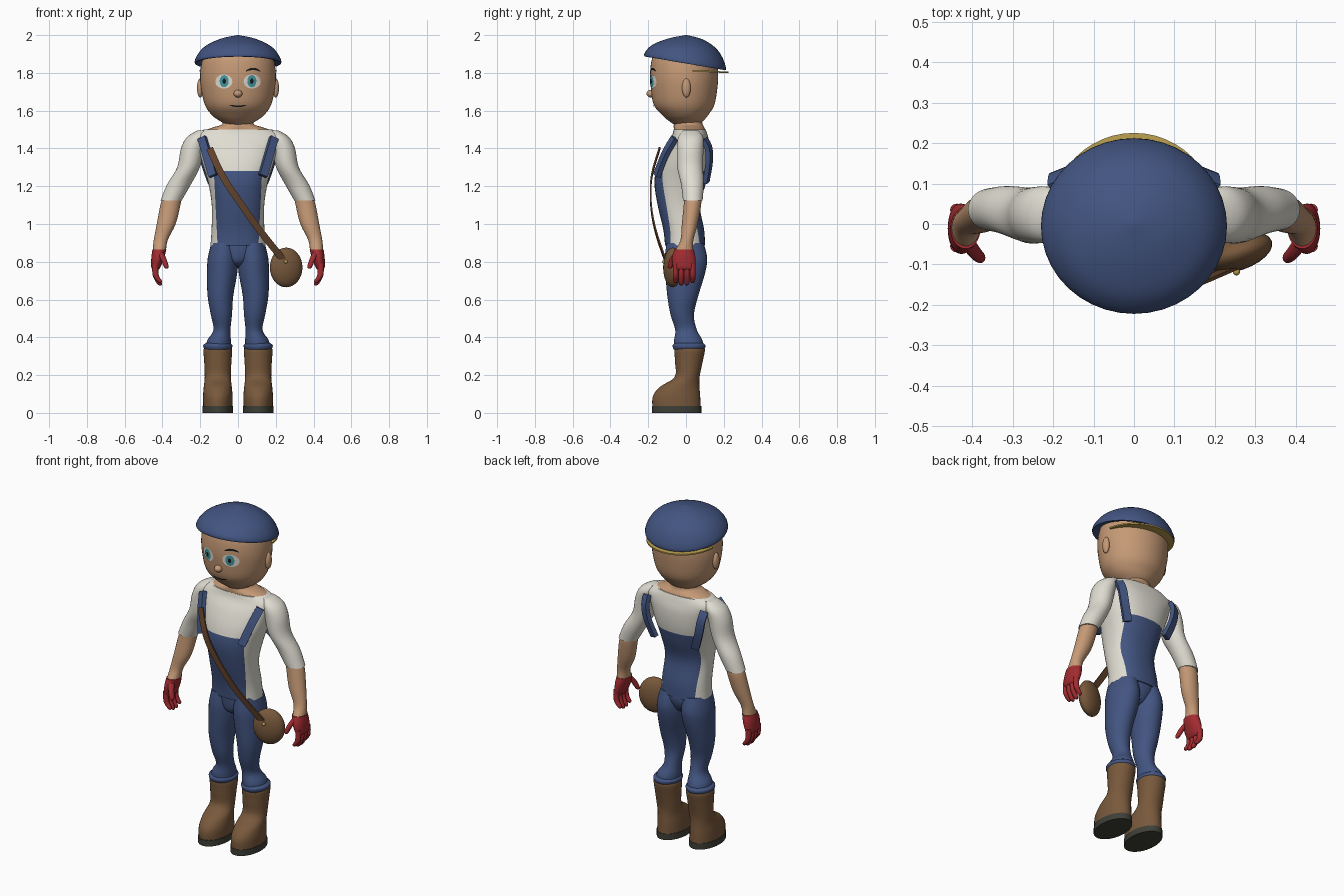
import bpy, bmesh
from math import cos, sin, pi, radians
from mathutils import Vector, Matrix
from mathutils.bvhtree import BVHTree

cube = bpy.data.objects.get("Cube")
if cube:
    bpy.data.objects.remove(cube, do_unlink=True)


def material(name, *rgb):
    m = bpy.data.materials.new(name)
    m.use_nodes = True
    m.diffuse_color = (*rgb, 1)
    m.node_tree.nodes["Principled BSDF"].inputs["Base Color"].default_value = (*rgb, 1)
    return m


denim = material("denim blue", .055, .09, .22)
cloth = material("off white", .74, .72, .64)
skin = material("skin", .56, .32, .18)
leather = material("brown leather", .19, .1, .045)
strap_brown = material("dark brown", .12, .055, .025)
red = material("glove red", .36, .025, .03)
gold = material("gold", .5, .35, .08)
rubber = material("sole grey", .05, .05, .04)
teal = material("iris teal", .06, .32, .36)
black = material("black", .01, .01, .01)


def finish(name, bm, *mats, angle=50):
    bmesh.ops.recalc_face_normals(bm, faces=bm.faces[:])
    mesh = bpy.data.meshes.new(name)
    bm.to_mesh(mesh)
    bm.free()
    for m in mats:
        mesh.materials.append(m)
    for p in mesh.polygons:
        p.use_smooth = True
    mesh.set_sharp_from_angle(angle=radians(angle))
    obj = bpy.data.objects.new(name, mesh)
    bpy.context.collection.objects.link(obj)
    return obj


def spline(points, steps):
    """Catmull-Rom through tuples of any length."""
    pts = [points[0], *points, points[-1]]
    out = []
    for a, b, c, d in zip(pts, pts[1:], pts[2:], pts[3:]):
        for k in range(steps):
            t = k / steps
            out.append([.5 * (2 * q + (r - p) * t + (2 * p - 5 * q + 4 * r - s) * t * t
                              + (3 * q - p - 3 * r + s) * t ** 3)
                        for p, q, r, s in zip(a, b, c, d)])
    return out + [list(points[-1])]


def loft_mesh(sections, side=1, sides=32, steps=4, power=2):
    """Horizontal oval rings (x, y, z, radius x, radius y) joined to a closed skin."""
    bm = bmesh.new()
    rings = []
    for x, y, z, rx, ry in spline(sections, steps):
        ring = []
        for k in range(sides):
            a = 2 * pi * k / sides
            c, s = cos(a), sin(a)
            f = (abs(c) ** power + abs(s) ** power) ** (-1 / power)
            ring.append(bm.verts.new((side * (x + rx * c * f), y + ry * s * f, z)))
        rings.append(ring)
    for low, high in zip(rings, rings[1:]):
        for k in range(sides):
            n = (k + 1) % sides
            bm.faces.new((low[k], low[n], high[n], high[k]))
    bm.faces.new(rings[0])
    bm.faces.new(rings[-1])
    return bm


def loft(name, sections, mat, **options):
    return finish(name, loft_mesh(sections, **options), mat)


def cut(bm, point, normal, clear=False):
    bmesh.ops.bisect_plane(bm, geom=bm.verts[:] + bm.edges[:] + bm.faces[:],
                           plane_co=point, plane_no=normal, clear_inner=clear)


def ball(name, place, size, mat, turn=0):
    bm = bmesh.new()
    move = Matrix.Translation(place) @ Matrix.Rotation(turn, 4, "Z") @ Matrix.Diagonal((*size, 1))
    bmesh.ops.create_uvsphere(bm, u_segments=24, v_segments=16, radius=1, matrix=move)
    return finish(name, bm, mat)


def ribbon(name, points, facing, width, thick, mat):
    """Flat band along a path, its broad side turned to the facing direction."""
    bm = bmesh.new()
    path = [Vector(p) for p in spline(points, 5)]
    rings = []
    for k, p in enumerate(path):
        along = (path[min(k + 1, len(path) - 1)] - path[max(k - 1, 0)]).normalized()
        across = along.cross(Vector(facing)).normalized()
        out = across.cross(along)
        rings.append([bm.verts.new(p + across * width / 2 * u + out * thick / 2 * v)
                      for u, v in ((-1, -1), (1, -1), (1, 1), (-1, 1))])
    for a, b in zip(rings, rings[1:]):
        for k in range(4):
            n = (k + 1) % 4
            bm.faces.new((a[k], a[n], b[n], b[k]))
    bm.faces.new(rings[0])
    bm.faces.new(rings[-1])
    return finish(name, bm, mat)


# Torso: shirt with the bib cut in front and back
bm = loft_mesh([(0, -.005, .885, .146, .106), (0, -.012, .97, .14, .108), (0, -.038, 1.1, .139, .112),
                (0, -.03, 1.22, .158, .137), (0, -.012, 1.32, .188, .138), (0, .008, 1.41, .212, .12),
                (0, .02, 1.465, .232, .096), (0, .02, 1.5, .18, .085)], sides=48, power=2.3)
for s in (-1, 1):
    cut(bm, (s * .128, 0, 1.28), (s, 0, -.05))
cut(bm, (0, 0, 1.28), (0, 0, 1))
for f in bm.faces:
    c = f.calc_center_median()
    f.material_index = int(c.z < 1.28 and abs(c.x) < .128 + .05 * (c.z - 1.28))
finish("shirt_and_bib", bm, cloth, denim)

loft("neck", [(0, .02, 1.497, .177, .084), (0, .015, 1.515, .12, .08),
              (0, .012, 1.53, .083, .076), (0, .01, 1.57, .08, .07)], skin)
loft("trouser_seat", [(0, -.005, .93, .13, .095), (0, -.002, .86, .125, .098),
                      (0, -.01, .8, .06, .08), (0, -.01, .775, .02, .04)], denim)

# Head and ears
head = loft("head", [(0, 0, 1.525, .06, .06), (0, 0, 1.545, .095, .09), (0, -.004, 1.575, .137, .12),
                     (0, -.01, 1.63, .175, .16), (0, -.01, 1.72, .196, .176), (0, -.01, 1.8, .2, .18),
                     (0, -.01, 1.88, .185, .168), (0, -.01, 1.93, .14, .13)], skin, sides=48)
ball("nose", (0, -.185, 1.69), (.023, .024, .02), skin)

# Face details: thin plates laid on the head
surface = BVHTree.FromPolygons([v.co for v in head.data.vertices],
                               [list(p.vertices) for p in head.data.polygons])


def plate(name, x, z, rx, rz, lift, mat, bend=0):
    bm = bmesh.new()
    bmesh.ops.create_circle(bm, cap_ends=True, cap_tris=True, segments=28, radius=1)
    for v in bm.verts:
        px = x + rx * v.co.x
        pz = z + rz * v.co.y + bend * v.co.x ** 2
        hit = surface.ray_cast(Vector((px, -1, pz)), Vector((0, 1, 0)))[0]
        v.co = (px, hit.y - lift, pz)
    base = bm.faces[:]
    bmesh.ops.solidify(bm, geom=base, thickness=.002)
    return finish(name, bm, mat)


for s, label in ((1, "left"), (-1, "right")):
    plate(label + "_eye", s * .075, 1.755, .045, .036, .004, cloth)
    plate(label + "_iris", s * .073, 1.757, .024, .031, .006, teal)
    plate(label + "_pupil", s * .073, 1.757, .009, .013, .008, black)
    ball(label + "_ear", (s * .2, .002, 1.72), (.017, .023, .05), skin)
plate("left_eyebrow", .08, 1.822, .038, .005, .005, black, bend=-.012)
plate("mouth", 0, 1.624, .045, .003, .004, black, bend=.007)

# Cap: dome with a lower back, and a visor worn backwards
bm = loft_mesh([(0, -.005, 1.862, .188, .175), (0, -.005, 1.85, .228, .215), (0, -.005, 1.89, .218, .206),
                (0, -.005, 1.94, .175, .166), (0, -.003, 1.98, .095, .09), (0, 0, 2, .004, .004)], sides=40)
for v in bm.verts:
    v.co.z -= .17 * v.co.y * min(1, (2 - v.co.z) / .14)
finish("cap", bm, denim)
bm = loft_mesh([(0, .02, 1.808, .204, .205), (0, .02, 1.816, .204, .205)], sides=48, steps=1)
cut(bm, (0, .035, 0), (0, 1, 0), clear=True)
for v in bm.verts:
    v.co.z -= .05 * (v.co.y - .03)
finish("cap_visor", bm, gold)

for s, label in ((1, "left"), (-1, "right")):
    # Arms
    loft(label + "_sleeve", [(.185, .025, 1.495, .03, .04), (.215, .025, 1.46, .055, .066),
                             (.24, .022, 1.4, .062, .07), (.262, .022, 1.3, .06, .068),
                             (.312, .034, 1.21, .063, .06), (.354, .036, 1.125, .056, .052)],
         cloth, side=s)
    loft(label + "_forearm", [(.345, .036, 1.15, .05, .045), (.358, .034, 1.1, .053, .046),
                              (.38, .02, 1, .05, .042), (.409, .005, .915, .037, .034),
                              (.416, -.01, .86, .035, .048)], skin, side=s)
    # Gloved hands
    loft(label + "_glove", [(.416, -.01, .866, .037, .051), (.425, -.012, .82, .034, .062),
                            (.435, -.01, .77, .024, .058), (.435, -.01, .755, .012, .05)], red, side=s)
    for k in range(4):
        y = -.055 + .03 * k
        tip = .675 + .012 * (k in (0, 3))
        loft(f"{label}_finger_{k + 1}", [(.438, y, .79, .016, .015), (.436, y, .73, .016, .015),
                                         (.417, y, tip + .012, .014, .013), (.412, y, tip, .006, .006)],
             red, side=s, sides=12)
    loft(label + "_thumb", [(.415, -.04, .855, .018, .02), (.395, -.068, .815, .016, .018),
                            (.38, -.083, .775, .013, .014), (.378, -.085, .764, .006, .006)],
         red, side=s, sides=12)
    # Legs, cuffs, boots
    loft(label + "_trouser_leg", [(.075, -.005, .9, .066, .098), (.08, 0, .82, .08, .112),
                                  (.084, -.004, .74, .08, .105), (.093, -.017, .62, .068, .082),
                                  (.088, -.02, .52, .056, .062), (.085, 0, .44, .045, .057),
                                  (.1, .012, .385, .062, .075), (.105, .015, .34, .066, .078)],
         denim, side=s)
    loft(label + "_cuff", [(.107, .016, .335, .07, .08), (.107, .016, .347, .076, .086),
                           (.107, .016, .36, .076, .086), (.107, .016, .37, .062, .074)], denim, side=s)
    loft(label + "_boot", [(.107, -.05, .03, .077, .128), (.107, -.05, .09, .078, .125),
                           (.107, -.032, .14, .074, .103), (.107, .006, .19, .069, .066),
                           (.107, .015, .27, .072, .073), (.107, .019, .33, .076, .081),
                           (.107, .019, .347, .07, .076)], leather, side=s)
    loft(label + "_sole", [(.107, -.05, 0, .081, .131), (.107, -.05, .036, .081, .131)],
         rubber, side=s, steps=1)
    # Overall straps
    ribbon(label + "_front_strap", [(s * .19, -.06, 1.455), (s * .165, -.11, 1.37), (s * .132, -.155, 1.255)],
           (s * .4, -1, 0), .045, .025, denim)
    ribbon(label + "_back_strap", [(s * .188, .095, 1.45), (s * .185, .12, 1.4),
                                   (s * .17, .122, 1.32), (s * .135, .105, 1.22)],
           (s * .4, 1, 0), .045, .025, denim)

# Shoulder bag
ribbon("bag_strap", [(-.15, -.14, 1.4), (-.08, -.182, 1.25), (.02, -.185, 1.1),
                     (.12, -.16, .96), (.24, -.11, .81)], (0, -1, 0), .036, .008, strap_brown)
ball("bag", (.255, -.07, .77), (.09, .045, .105), leather, turn=radians(18))
ball("bag_button", (.253, -.118, .8), (.009, .009, .009), gold)
